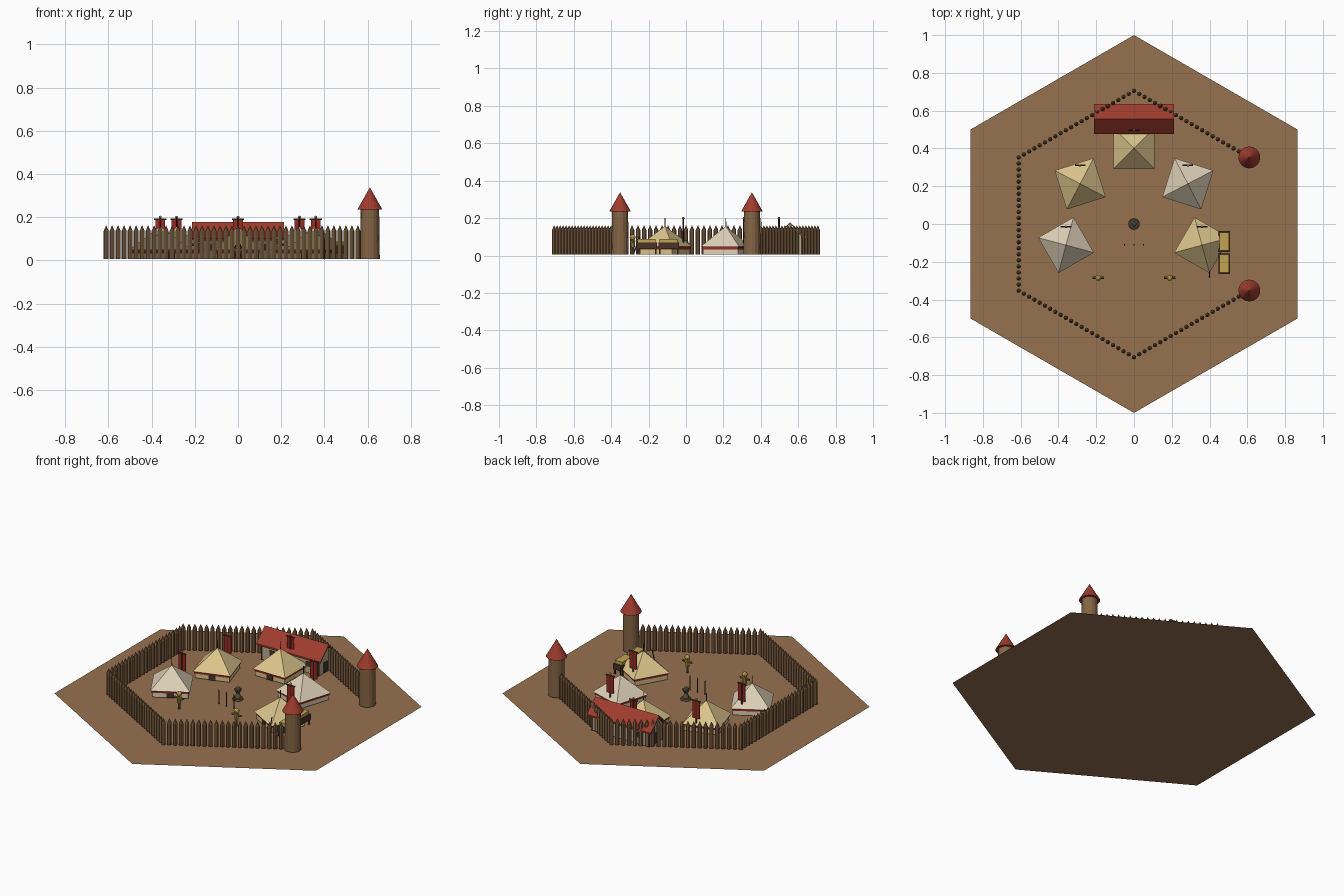
import bpy, bmesh
from math import pi, radians, cos, sin
from mathutils import Matrix, Vector

if "Cube" in bpy.data.objects:
    bpy.data.objects.remove(bpy.data.objects["Cube"])


def material(name, hex_code):
    rgb = [int(hex_code[i:i + 2], 16) / 255 for i in (0, 2, 4)]
    lin = [c / 12.92 if c < 0.04 else ((c + 0.055) / 1.055) ** 2.4 for c in rgb]
    m = bpy.data.materials.new(name)
    m.use_nodes = True
    m.diffuse_color = (*lin, 1)
    m.node_tree.nodes["Principled BSDF"].inputs["Base Color"].default_value = (*lin, 1)
    return m


EARTH = material("earth", "967150")
WOOD = material("wood", "856545")
DARK = material("dark wood", "46352a")
STONE = material("stone", "615444")
ROOF = material("red roof", "a03c2e")
CLOTH = material("red cloth", "9c2820")
TAN = material("tan canvas", "dcc58c")
CREAM = material("cream canvas", "dccfb6")
STRAW = material("straw", "c2a352")
PLASTER = material("plaster", "bbab90")
BASE = 0.006


class Part:
    """Collects primitives into one named object, placed and turned about z."""

    def __init__(self, name, mat, pos=(0, 0), turn=0):
        self.name, self.mat, self.bm = name, mat, bmesh.new()
        self.place = Matrix.Translation((*pos, 0)) @ Matrix.Rotation(radians(turn), 4, 'Z')

    def box(self, centre, size):
        m = Matrix.Translation(centre) @ Matrix.Diagonal((*size, 1))
        bmesh.ops.create_cube(self.bm, size=1, matrix=m)
        return self

    def cone(self, x, y, z0, z1, r0, r1, sides, spin=0):
        m = Matrix.Translation((x, y, (z0 + z1) / 2)) @ Matrix.Rotation(spin, 4, 'Z')
        bmesh.ops.create_cone(self.bm, cap_ends=True, segments=sides, radius1=r0,
                              radius2=r1, depth=z1 - z0, matrix=m)
        return self

    def rod(self, a, b, r, sides=8):
        a, b = Vector(a), Vector(b)
        q = (b - a).to_track_quat('Z', 'Y').to_matrix().to_4x4()
        bmesh.ops.create_cone(self.bm, cap_ends=True, segments=sides, radius1=r, radius2=r,
                              depth=(b - a).length, matrix=Matrix.Translation((a + b) / 2) @ q)
        return self

    def ball(self, centre, r):
        bmesh.ops.create_icosphere(self.bm, subdivisions=2, radius=r,
                                   matrix=Matrix.Translation(centre))
        return self

    def prism(self, profile, x0, x1):
        """Extrudes a y-z profile along x."""
        f = self.bm.faces.new([self.bm.verts.new((x0, y, z)) for y, z in profile])
        ext = bmesh.ops.extrude_face_region(self.bm, geom=[f])["geom"]
        verts = [v for v in ext if isinstance(v, bmesh.types.BMVert)]
        bmesh.ops.translate(self.bm, verts=verts, vec=(x1 - x0, 0, 0))
        bmesh.ops.recalc_face_normals(self.bm, faces=self.bm.faces)
        return self

    def done(self):
        me = bpy.data.meshes.new(self.name)
        self.bm.to_mesh(me)
        self.bm.free()
        me.materials.append(self.mat)
        ob = bpy.data.objects.new(self.name, me)
        ob.matrix_world = self.place
        bpy.context.collection.objects.link(ob)


# Hexagonal ground sheet with points at front and back
ground = Part("ground", EARTH)
bmesh.ops.create_circle(ground.bm, cap_ends=True, segments=6, radius=1)
ground.done()

# Palisade of pointed stakes, open on the gate side
corners = [Vector((0.705 * cos(radians(a)), 0.705 * sin(radians(a)))) for a in range(30, 331, 60)]
STEPS = 22
fence = Part("palisade", WOOD)
for a, b in zip(corners, corners[1:]):
    for i in range(STEPS):
        p = a.lerp(b, i / STEPS)
        if min((p - corners[0]).length, (p - corners[-1]).length) > 0.045:
            fence.cone(p.x, p.y, BASE, 0.135, 0.012, 0.012, 8)
            fence.cone(p.x, p.y, 0.135, 0.163, 0.012, 0, 8)
fence.done()

# Gate towers with conical roofs
for c, side in ((corners[0], "back"), (corners[-1], "front")):
    Part(side + "_tower", WOOD, c).cone(0, 0, BASE, 0.237, 0.046, 0.043, 16).done()
    Part(side + "_tower_roof", ROOF, c).cone(0, 0, 0.235, 0.338, 0.058, 0, 16).done()

# Tents, each with a banner behind it
HALF = 0.108
WALL = 0.098
tents = [("back", 0, 0.4, 0, TAN),
         ("left_back", 0.285, 0.213, -17.5, CREAM), ("right_back", -0.285, 0.213, 17.5, TAN),
         ("left_front", 0.36, -0.112, -30, TAN), ("right_front", -0.36, -0.112, 30, CREAM)]
for name, x, y, turn, canvas in tents:
    at = ((x, y), turn)
    tent = Part(name + "_tent", canvas, *at)
    tent.box((0, 0, 0.028), (2 * WALL, 2 * WALL, 0.044))
    tent.cone(0, 0, 0.047, 0.157, HALF * 2 ** 0.5, 0, 4, pi / 4).done()
    Part(name + "_tent_band", CLOTH, *at).box(
        (0, 0, 0.039), (2 * WALL + 0.006, 2 * WALL + 0.006, 0.012)).done()
    Part(name + "_tent_door", DARK, *at).box((0, -WALL, 0.021), (0.04, 0.008, 0.03)).done()
    Part(name + "_tent_pole", DARK, *at).cone(0, 0, 0.14, 0.2, 0.003, 0.002, 6).done()
    behind = (x, y + 0.097)
    frame = Part(name + "_banner_frame", DARK, behind)
    frame.cone(0, 0, BASE, 0.2, 0.005, 0.005, 8)
    frame.rod((-0.028, 0, 0.19), (0.028, 0, 0.19), 0.004).done()
    Part(name + "_banner_finial", STRAW, behind).ball((0, 0, 0.2), 0.007).done()
    Part(name + "_banner", CLOTH, behind).box((0, 0, 0.137), (0.046, 0.004, 0.1)).done()

# Long hall with a gabled roof, door, windows and wooden gable boards
spot = (0, 0.556)
gable = [(-0.062, BASE), (0.062, BASE), (0.062, 0.105), (0, 0.165), (-0.062, 0.105)]
Part("hall_walls", PLASTER, spot).prism(gable, -0.19, 0.19).done()
slab = [(-0.08, 0.092), (0, 0.168), (0.08, 0.092), (0.08, 0.102), (0, 0.178), (-0.08, 0.102)]
Part("hall_roof", ROOF, spot).prism(slab, -0.21, 0.21).done()
boards = Part("hall_gable_boards", WOOD, spot)
timbers = Part("hall_timbers", DARK, spot)
for s in (-1, 1):
    boards.prism(slab, s * 0.21, s * 0.212)
    for x in (-0.187, 0.187):
        timbers.box((x, s * 0.062, 0.053), (0.01, 0.008, 0.094))
    for x in (-0.12, 0.12):
        timbers.box((x, s * 0.062, 0.06), (0.03, 0.006, 0.03))
    timbers.box((s * 0.19, 0, 0.038), (0.006, 0.036, 0.062))
boards.done()
timbers.done()

# Central fire basin on a stand
basin = Part("fire_basin", STONE)
basin.cone(0, 0, BASE, 0.016, 0.03, 0.027, 12).cone(0, 0, 0.014, 0.05, 0.018, 0.007, 10)
basin.cone(0, 0, 0.045, 0.065, 0.009, 0.022, 10).ball((0, 0, 0.068), 0.014).done()

# Three spears standing in the yard
spears = Part("spears", DARK)
for x in (-0.05, 0, 0.05):
    spears.cone(x, -0.11, BASE, 0.08, 0.003, 0.003, 6).cone(x, -0.11, 0.08, 0.095, 0.004, 0, 6)
spears.done()

# Training dummies
for side, x in (("left", 0.19), ("right", -0.19)):
    post = Part(side + "_dummy_post", WOOD, (x, -0.285))
    post.cone(0, 0, BASE, 0.085, 0.006, 0.006, 8)
    post.rod((-0.031, 0, 0.072), (0.031, 0, 0.072), 0.006).done()
    straw = Part(side + "_dummy_straw", STRAW, (x, -0.285))
    straw.cone(0, 0, 0.045, 0.08, 0.011, 0.014, 10).ball((0, 0, 0.097), 0.016).done()

# Hay troughs on legs beside the left front tent
for side, y in (("front", -0.21), ("back", -0.093)):
    trough = Part(side + "_trough", DARK, (0.478, y))
    trough.box((0, 0, 0.052), (0.062, 0.11, 0.034))
    for sx in (-1, 1):
        for sy in (-1, 1):
            trough.box((sx * 0.025, sy * 0.048, 0.022), (0.008, 0.008, 0.032))
    trough.done()
    Part(side + "_trough_hay", STRAW, (0.478, y)).box((0, 0, 0.077), (0.05, 0.096, 0.022)).done()

# Lone stake at the corner of the left front tent
Part("corner_stake", DARK).rod((0.4, -0.28, BASE), (0.4, -0.25, 0.1), 0.003).done()
